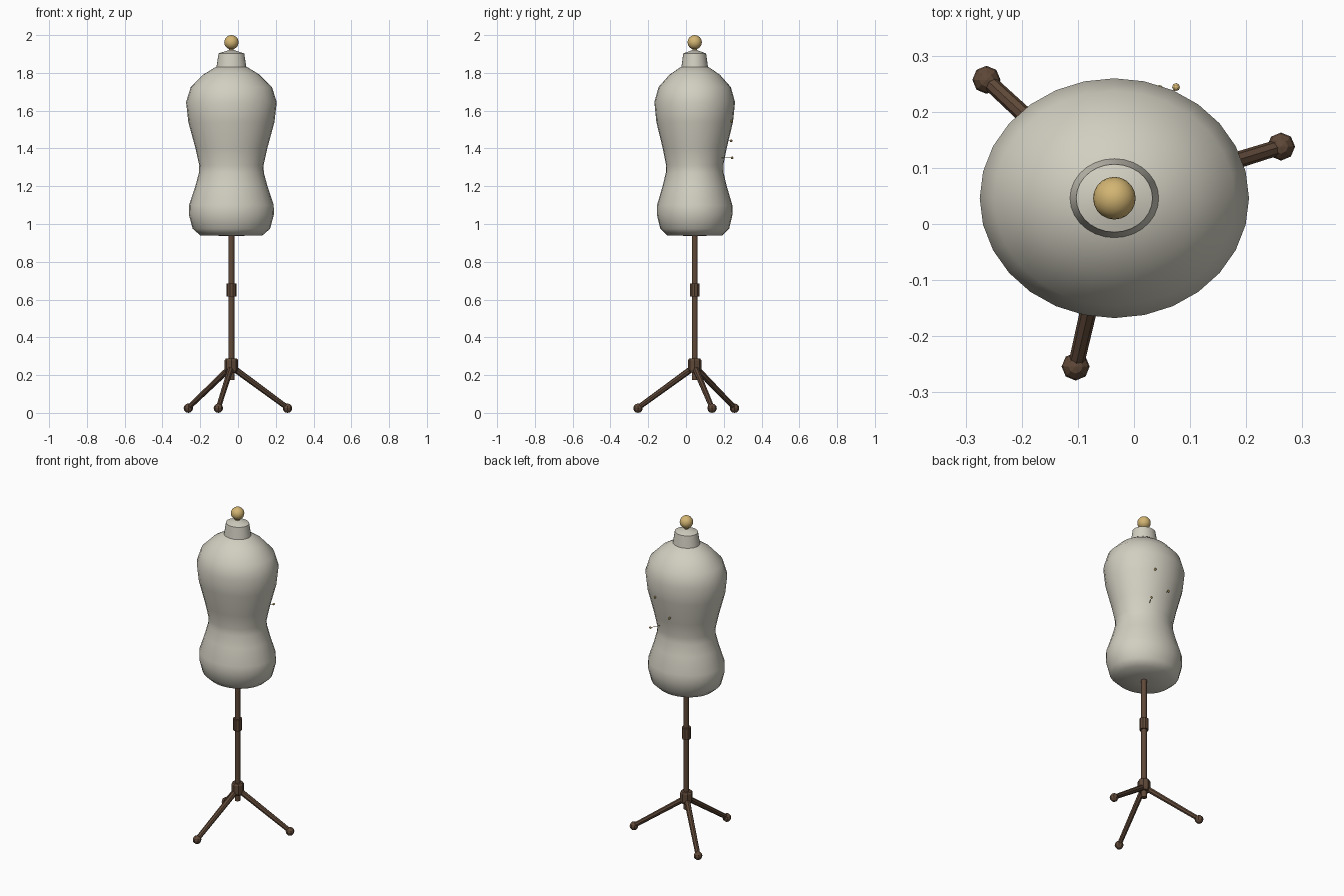
import bpy, bmesh, math
from mathutils import Vector

if "Cube" in bpy.data.objects:
    bpy.data.objects.remove(bpy.data.objects["Cube"])

AX, AY = -0.035, 0.046      # stand axis
DEPTH = 0.89                # body depth relative to width


def material(name, color):
    m = bpy.data.materials.new(name)
    m.diffuse_color = (*color, 1)
    m.use_nodes = True
    m.node_tree.nodes["Principled BSDF"].inputs["Base Color"].default_value = m.diffuse_color
    return m


FABRIC = material("pale linen", (0.64, 0.62, 0.53))
WOOD = material("dark wood", (0.115, 0.066, 0.040))
BRASS = material("brass", (0.65, 0.46, 0.17))


def finish(bm, name, mat, smooth=None):
    bmesh.ops.recalc_face_normals(bm, faces=bm.faces)
    me = bpy.data.meshes.new(name)
    bm.to_mesh(me)
    bm.free()
    ob = bpy.data.objects.new(name, me)
    me.materials.append(mat)
    bpy.context.collection.objects.link(ob)
    if smooth:
        bpy.ops.object.select_all(action='DESELECT')
        ob.select_set(True)
        bpy.context.view_layer.objects.active = ob
        bpy.ops.object.shade_smooth_by_angle(angle=math.radians(smooth))
    return ob


def lathe(name, profile, mat, sides, depth=1.0, smooth=None):
    """Capped loft of elliptical rings from (radius, z) pairs."""
    bm = bmesh.new()
    rings = []
    for r, z in profile:
        rings.append([bm.verts.new((AX + r * math.cos(2 * math.pi * i / sides),
                                    AY + r * depth * math.sin(2 * math.pi * i / sides), z))
                      for i in range(sides)])
    for a, b in zip(rings, rings[1:]):
        for i in range(sides):
            j = (i + 1) % sides
            bm.faces.new((a[i], a[j], b[j], b[i]))
    bm.faces.new(rings[0])
    bm.faces.new(rings[-1])
    return finish(bm, name, mat, smooth)


def rod(name, a, b, r1, r2, sides, mat):
    a, b = Vector(a), Vector(b)
    bm = bmesh.new()
    bmesh.ops.create_cone(bm, cap_ends=True, segments=sides, radius1=r1, radius2=r2,
                          depth=(b - a).length)
    bm.transform((b - a).to_track_quat('Z', 'Y').to_matrix().to_4x4())
    bmesh.ops.translate(bm, verts=bm.verts, vec=(a + b) / 2)
    return finish(bm, name, mat)


def ball(name, pos, r, mat, smooth=None, ico=None):
    bm = bmesh.new()
    if ico:
        bmesh.ops.create_icosphere(bm, subdivisions=ico, radius=r)
    else:
        bmesh.ops.create_uvsphere(bm, u_segments=8, v_segments=6, radius=r)
    bmesh.ops.translate(bm, verts=bm.verts, vec=pos)
    return finish(bm, name, mat, smooth)


# Padded body
lathe("torso", [(0.035, 0.937), (0.165, 0.94), (0.205, 0.975), (0.225, 1.05), (0.224, 1.10),
                (0.191, 1.20), (0.172, 1.27), (0.170, 1.31), (0.190, 1.40), (0.228, 1.54),
                (0.240, 1.645), (0.215, 1.725), (0.150, 1.79), (0.085, 1.83), (0.04, 1.838)],
      FABRIC, 28, DEPTH, smooth=60)

# Neck block with shallow domed cap
lathe("neck", [(0.080, 1.825), (0.068, 1.903), (0.015, 1.92)], FABRIC, 28, DEPTH, smooth=30)

# Finial
lathe("finial_stem", [(0.012, 1.91), (0.012, 1.94)], BRASS, 8)
ball("finial_ball", (AX, AY, 1.962), 0.038, BRASS, smooth=60, ico=3)

# Pole, height clamp and tripod hub
lathe("pole", [(0.016, 0.175), (0.016, 0.95)], WOOD, 10, smooth=40)
lathe("height_clamp", [(0.026, 0.615), (0.026, 0.685)], WOOD, 10)
lathe("tripod_hub", [(0.030, 0.215), (0.036, 0.228), (0.036, 0.278), (0.030, 0.287)], WOOD, 8)

# Three splayed legs with ball feet
for n, (x, y) in enumerate([(-0.263, 0.257), (0.262, 0.138), (-0.104, -0.254)]):
    rod(f"leg_{n + 1}", (x, y, 0.027), (AX, AY, 0.245), 0.014, 0.017, 8, WOOD)
    ball(f"foot_{n + 1}", (x, y, 0.025), 0.025, WOOD)

# Dressmaking pins on the back
for n, (x, y, z) in enumerate([(0.08, 0.195, 1.545), (-0.018, 0.193, 1.44), (0.11, 0.198, 1.35)]):
    ball(f"pin_head_{n + 1}", (AX + x, AY + y, z), 0.007, BRASS)
    rod(f"pin_shaft_{n + 1}", (AX + x * 0.7, AY + y * 0.7, z), (AX + x, AY + y, z),
        0.0015, 0.0015, 6, BRASS)
